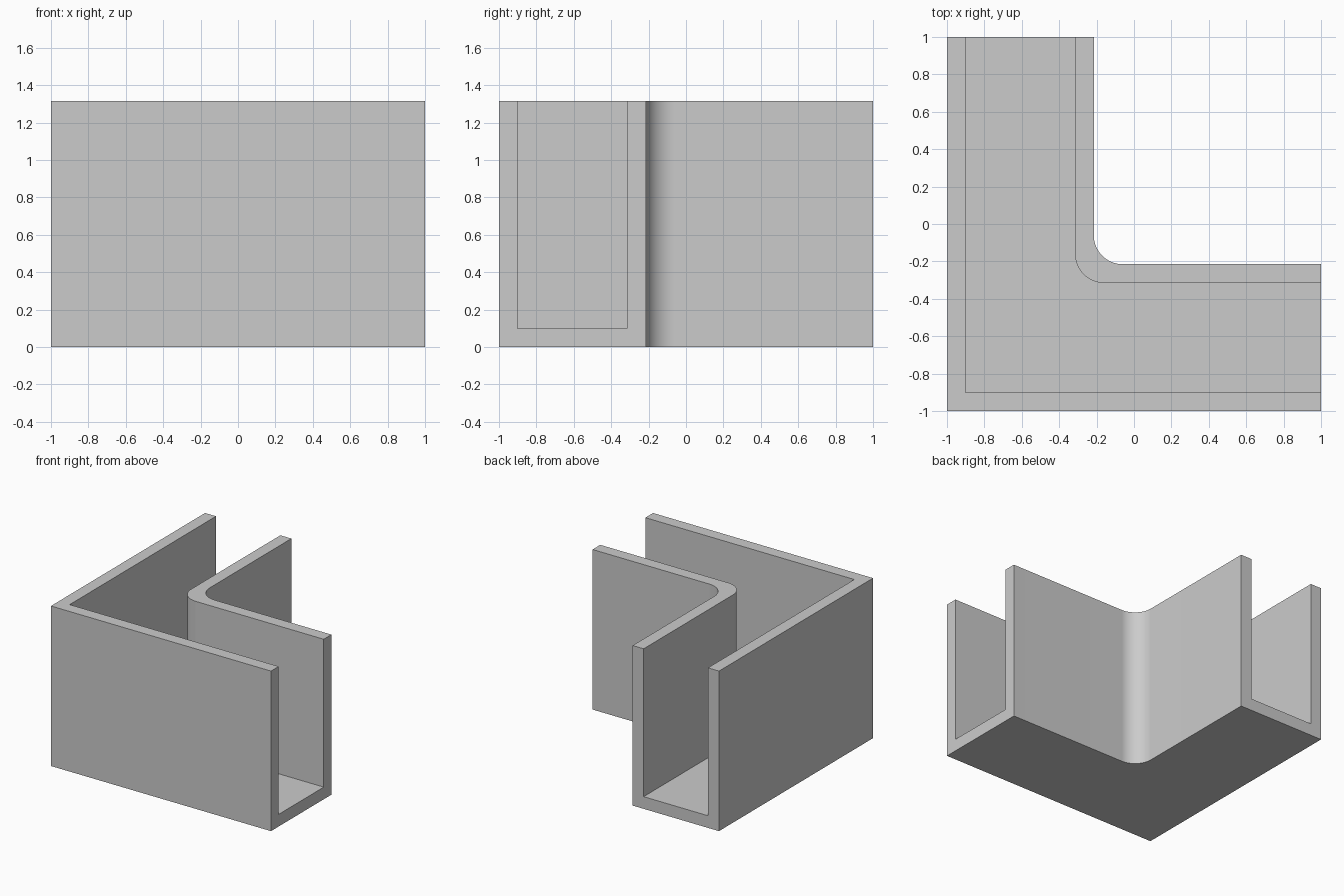
import bpy
import bmesh
import math

if "Cube" in bpy.data.objects:
    bpy.data.objects.remove(bpy.data.objects["Cube"], do_unlink=True)

HEIGHT = 1.315
WALL = 0.1
INNER = -0.215     # open-corner face of the channel
RADIUS = 0.155     # rounding of the open corner
SEGMENTS = 24

grey = bpy.data.materials.new("light grey")
grey.use_nodes = True
colour = (0.6, 0.6, 0.6, 1)
grey.diffuse_color = colour
grey.node_tree.nodes["Principled BSDF"].inputs["Base Color"].default_value = colour


def l_path(c, radius=0):
    """L-shaped line from the right end to the back end, cornering at (c, c)."""
    pts = [(1, c)]
    if radius:
        m = c + radius
        for i in range(SEGMENTS + 1):
            a = math.pi / 2 * i / SEGMENTS
            pts.append((m - radius * math.sin(a), m - radius * math.cos(a)))
    else:
        pts.append((c, c))
    return pts + [(c, 1)]


bm = bmesh.new()


def ring(path, z):
    return [bm.verts.new((x, y, z)) for x, y in path]


def wall(path, bottom):
    """Upright strip along a path; returns its lower and upper vertices."""
    low, high = ring(path, bottom), ring(path, HEIGHT)
    for i in range(len(path) - 1):
        face = bm.faces.new((low[i], low[i + 1], high[i + 1], high[i]))
        face.smooth = True
    return low, high


# Four upright surfaces of the channel
outer_low, outer_high = wall(l_path(-1), 0)
trough_a_low, trough_a_high = wall(l_path(-1 + WALL), WALL)
trough_b_low, trough_b_high = wall(l_path(INNER - WALL, RADIUS), WALL)
inner_low, inner_high = wall(l_path(INNER, RADIUS), 0)

# Underside, trough floor and the two wall tops
for a, b in ((outer_low, inner_low), (trough_a_low, trough_b_low),
             (outer_high, trough_a_high), (trough_b_high, inner_high)):
    bm.faces.new(a + b[::-1])

# U-shaped open ends
for k in (0, -1):
    bm.faces.new([r[k] for r in (outer_low, outer_high, trough_a_high, trough_a_low,
                                 trough_b_low, trough_b_high, inner_high, inner_low)])

bmesh.ops.recalc_face_normals(bm, faces=bm.faces[:])
mesh = bpy.data.meshes.new("corner_channel")
bm.to_mesh(mesh)
bm.free()
mesh.materials.append(grey)
channel = bpy.data.objects.new("corner_channel", mesh)
bpy.context.collection.objects.link(channel)

# Smooth the rounded corner, keep every other edge crisp
bpy.ops.object.select_all(action="DESELECT")
channel.select_set(True)
bpy.context.view_layer.objects.active = channel
bpy.ops.object.shade_smooth_by_angle(angle=math.radians(30))
